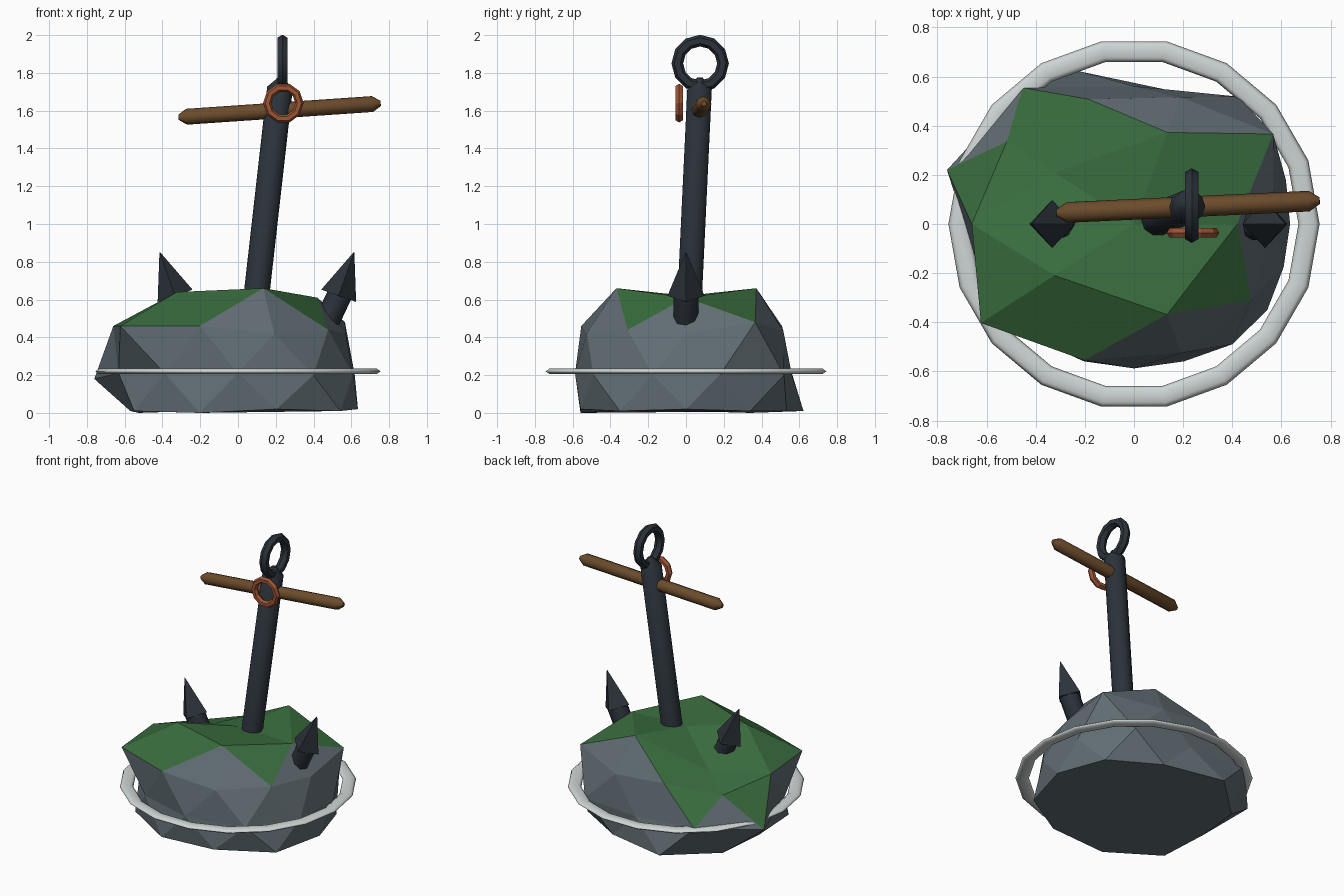
import bpy, bmesh, math
from mathutils import Vector

if "Cube" in bpy.data.objects:
    bpy.data.objects.remove(bpy.data.objects["Cube"])


def material(name, rgb):
    m = bpy.data.materials.new(name)
    m.diffuse_color = (*rgb, 1)
    m.use_nodes = True
    m.node_tree.nodes["Principled BSDF"].inputs["Base Color"].default_value = m.diffuse_color
    return m


ROCK = material("grey rock", (0.12, 0.155, 0.175))
MOSS = material("green moss", (0.040, 0.150, 0.047))
IRON = material("dark iron", (0.024, 0.032, 0.042))
WOOD = material("brown wood", (0.15, 0.072, 0.025))
COPPER = material("copper", (0.34, 0.09, 0.035))
FOAM = material("pale foam", (0.62, 0.67, 0.66))


def smooth(ob, degrees):
    ob.data.shade_smooth()
    ob.data.set_sharp_from_angle(angle=math.radians(degrees))


def finish(name, bm, *mats):
    bmesh.ops.recalc_face_normals(bm, faces=bm.faces)
    me = bpy.data.meshes.new(name)
    bm.to_mesh(me)
    bm.free()
    for m in mats:
        me.materials.append(m)
    ob = bpy.data.objects.new(name, me)
    bpy.context.collection.objects.link(ob)
    return ob


def tube(name, stations, sides, mat):
    """Skin circles along a path; stations are (point, radius)."""
    bm = bmesh.new()
    pts = [Vector(p) for p, _ in stations]
    rings = []
    for i, (p, r) in enumerate(stations):
        t = (pts[min(i + 1, len(pts) - 1)] - pts[max(i - 1, 0)]).normalized()
        u = Vector((0, 1, 0)).cross(t).normalized()
        v = t.cross(u)
        rings.append([bm.verts.new(pts[i] + r * (u * math.cos(a) + v * math.sin(a)))
                      for a in (math.tau * k / sides for k in range(sides))])
    for a, b in zip(rings, rings[1:]):
        for k in range(sides):
            n = (k + 1) % sides
            bm.faces.new((a[k], a[n], b[n], b[k]))
    bm.faces.new(rings[0])
    bm.faces.new(rings[-1])
    return finish(name, bm, mat)


def hoop(name, loc, rot, major, minor, n_major, n_minor, mat, flat=1.0):
    bpy.ops.mesh.primitive_torus_add(location=loc, rotation=rot, major_radius=major,
                                     minor_radius=minor, major_segments=n_major,
                                     minor_segments=n_minor)
    ob = bpy.context.object
    ob.name = name
    ob.scale.z = flat
    ob.data.materials.append(mat)
    return ob


# Rock: faceted rings of (radius, height), slightly narrower in depth
CROWN = [(.42, .61), (.44, .66), (.40, .475), (.40, .64), (.435, .66)]
SHOULDER = [(.57, .42), (.70, .48), (.61, .43), (.60, .46), (.64, .40),
            (.66, .46), (.77, .46), (.655, .46), (.62, .42), (.59, .44)]
WAIST = [(.65, .20), (.72, .20), (.63, .20), (.77, .23), (.80, .18),
         (.665, .21), (.66, .21), (.66, .21), (.68, .20), (.64, .20)]
FOOT = [(.635, .02), (.65, .01), (.63, .01), (.735, .01), (.65, 0),
        (.57, .01), (.68, .01), (.66, 0), (.66, .02), (.67, .01)]


def rock_ring(bm, data, offset):
    step = math.tau / len(data)
    return [bm.verts.new((r * math.cos(step * (k + offset)),
                          0.89 * r * math.sin(step * (k + offset)), z))
            for k, (r, z) in enumerate(data)]


bm = bmesh.new()
peak = bm.verts.new((0, 0, .62))
crown, shoulder = rock_ring(bm, CROWN, 0), rock_ring(bm, SHOULDER, 0)
waist, foot = rock_ring(bm, WAIST, .5), rock_ring(bm, FOOT, 0)
for i in range(5):
    c, d = crown[i], crown[(i + 1) % 5]
    a, b, e = shoulder[2 * i - 1], shoulder[2 * i], shoulder[2 * i + 1]
    for tri in ((peak, c, d), (c, a, b), (c, b, e), (c, e, d)):
        bm.faces.new(tri)
for ring in (shoulder, foot):
    for k in range(10):
        n = (k + 1) % 10
        bm.faces.new((ring[k], waist[k], ring[n]))
        bm.faces.new((waist[k - 1], ring[k], waist[k]))
bm.faces.new(foot)
bmesh.ops.recalc_face_normals(bm, faces=bm.faces)
# Moss grows on faces that look upward, and a little steeper on the left
for f in bm.faces:
    f.normal_update()
    limit = 0.5 if f.calc_center_median().x < -.45 else 0.62
    f.material_index = 1 if f.normal.z > limit else 0
finish("rock", bm, ROCK, MOSS)

# Shank with a small pointed cap
base, top = Vector((.05, 0, .2)), Vector((.222, .072, 1.72))
tip = top + (top - base).normalized() * .055
smooth(tube("shank", [(base, .068), (top, .068), (tip, .015)], 10, IRON), 46)

# Curved arms and pointed flukes, mirrored about the crown of the anchor
MID = .1
for side, s in (("left", -1), ("right", 1)):
    def at(x, z):
        return (MID + s * x, 0, z)
    arm = tube(side + "_arm", [(at(0, .15), .066), (at(.23, .25), .066),
                               (at(.36, .46), .066), (at(.44, .63), .066)], 8, IRON)
    smooth(arm, 50)
    tube(side + "_fluke", [(at(.433, .62), .098), (at(.514, .85), .002)], 4, IRON)

# Wooden stock with tapered ends
a, b = Vector((-.315, .045, 1.565)), Vector((.755, .095, 1.638))
stock = tube("stock", [(a, .014), (a.lerp(b, .04), .042), (a.lerp(b, .96), .042),
                       (b, .014)], 8, WOOD)
smooth(stock, 46)

# Rings
smooth(hoop("shackle_ring", (.235, .075, 1.85), (0, math.pi / 2, 0),
            .121, .031, 12, 6, IRON), 40)
hoop("copper_ring", (.24, -.036, 1.64), (math.pi / 2, 0, 0), .085, .022, 10, 6, COPPER)
smooth(hoop("water_ring", (0, 0, .22), (0, 0, 0), .712, .043, 18, 6, FOAM, .4), 180)
